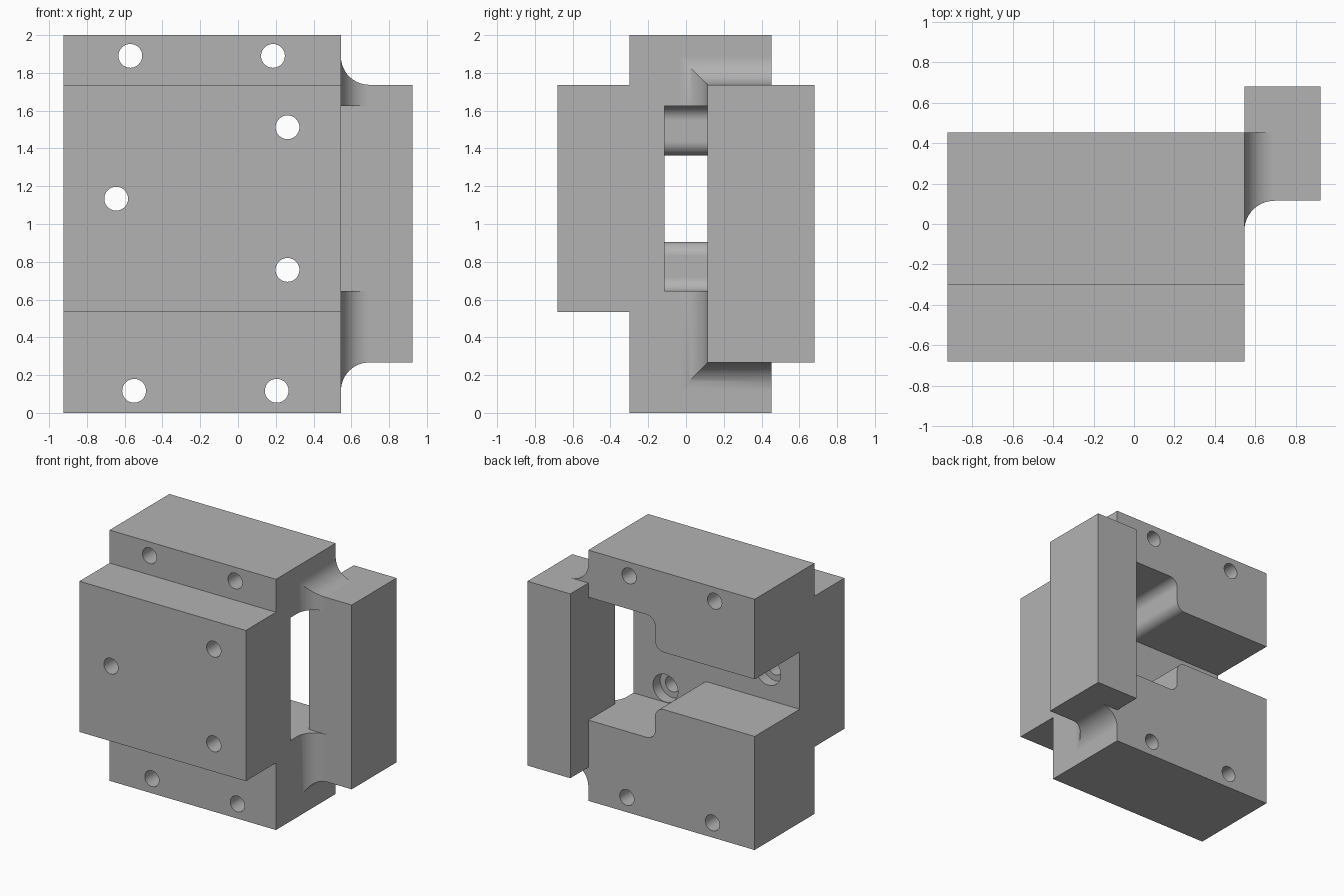
import bpy, bmesh, math
from mathutils import Vector

cube = bpy.data.objects.get("Cube")
if cube:
    bpy.data.objects.remove(cube, do_unlink=True)

grey = bpy.data.materials.new("machined grey")
grey.use_nodes = True
GREY = (0.45, 0.45, 0.45, 1)
grey.diffuse_color = GREY
grey.node_tree.nodes["Principled BSDF"].inputs["Base Color"].default_value = GREY

X0, X1 = -0.923, 0.545          # body sides
BACK, FRONT = 0.453, -0.30      # body depth
LIP_Y, LIP_Z0, LIP_Z1 = 0.115, 0.267, 1.737   # side flange front, bottom, top
FLOOR = -0.115                  # rear pocket floor
MID = 1.134                     # pocket centre height


def finish(bm, name):
    bmesh.ops.recalc_face_normals(bm, faces=bm.faces)
    mesh = bpy.data.meshes.new(name)
    bm.to_mesh(mesh)
    bm.free()
    mesh.materials.append(grey)
    obj = bpy.data.objects.new(name, mesh)
    bpy.context.collection.objects.link(obj)
    return obj


def box(name, x, y, z):
    bm = bmesh.new()
    bmesh.ops.create_cube(bm, size=1)
    for v in bm.verts:
        v.co = [r[0] if c < 0 else r[1] for c, r in zip(v.co, (x, y, z))]
    return finish(bm, name)


def prism(name, outline, y0, y1):
    """Extrude an x-z outline along y."""
    bm = bmesh.new()
    face = bm.faces.new([bm.verts.new((x, y0, z)) for x, z in outline])
    new = bmesh.ops.extrude_face_region(bm, geom=[face])["geom"]
    bmesh.ops.translate(bm, vec=(0, y1 - y0, 0),
                        verts=[g for g in new if isinstance(g, bmesh.types.BMVert)])
    return finish(bm, name)


def disc(x, z, r, n=40):
    return [(x + r * math.cos(math.tau * i / n), z + r * math.sin(math.tau * i / n))
            for i in range(n)]


def combine(target, tool, operation):
    mod = target.modifiers.new(tool.name, 'BOOLEAN')
    mod.operation, mod.solver, mod.object = operation, 'EXACT', tool
    bpy.context.view_layer.objects.active = target
    bpy.ops.object.modifier_apply(modifier=mod.name)
    bpy.data.objects.remove(tool, do_unlink=True)


# Body and raised front plate
body = box("bracket_body", (X0, X1), (FRONT, BACK), (0, 2))
combine(body, box("front_plate", (X0, X1), (-0.68, FRONT), (0.535, 1.737)), 'UNION')

# Mitred cove between body and flange, lofted from shrinking rectangles
R, STEPS = 0.15, 14
bm = bmesh.new()
rings = []
for i in range(-1, STEPS + 1):
    a = max(i, 0) / STEPS * math.pi / 2
    x = X1 + R * (1 - math.cos(a)) if i >= 0 else X1 - 0.05
    d = R * (1 - math.sin(a))
    y, z0, z1 = LIP_Y - d, LIP_Z0 - d, LIP_Z1 + d
    rings.append([bm.verts.new((x, *p)) for p in
                  ((y, z0), (BACK, z0), (BACK, z1), (y, z1))])
for a, b in zip(rings, rings[1:]):
    for k in range(4):
        bm.faces.new((a[k], a[k - 1], b[k - 1], b[k]))
bm.faces.new(rings[0])
bm.faces.new(rings[-1])
combine(body, finish(bm, "flange_cove"), 'UNION')

# Stepped rear pocket with rounded step corners
STEP_X, WIDE, NARROW, r = -0.045, 0.49, 0.228, 0.075
arc = [math.pi / 2 * i / 10 for i in range(11)]
half = [(0.8, WIDE)]
half += [(STEP_X + r - r * math.sin(a), WIDE - r + r * math.cos(a)) for a in arc]
half += [(STEP_X - r + r * math.cos(a), NARROW + r - r * math.sin(a)) for a in arc]
half += [(-1.1, NARROW)]
outline = [(x, MID + h) for x, h in half] + [(x, MID - h) for x, h in reversed(half)]
combine(body, prism("pocket", outline, FLOOR, 0.8), 'DIFFERENCE')

# Side flange
combine(body, box("side_flange", (X1, 0.923), (LIP_Y, 0.68), (LIP_Z0, LIP_Z1)), 'UNION')

# Through holes in the body, counterbored holes in the plate
for x, z in ((-0.57, 1.89), (0.185, 1.89), (-0.55, 0.117), (0.205, 0.117)):
    combine(body, prism("bolt_hole", disc(x, z, 0.063), -0.5, 0.6), 'DIFFERENCE')
for x, z in ((0.262, 1.512), (0.262, 0.757), (-0.645, MID)):
    combine(body, prism("plate_hole", disc(x, z, 0.063), -0.8, 0), 'DIFFERENCE')
    combine(body, prism("counterbore", disc(x, z, 0.11), FLOOR - 0.09, 0), 'DIFFERENCE')

# Smooth curved walls, crisp edges
bpy.ops.object.select_all(action='DESELECT')
body.select_set(True)
bpy.context.view_layer.objects.active = body
bpy.ops.object.shade_smooth_by_angle(angle=math.radians(30))
body.modifiers.new("flat_face_normals", 'WEIGHTED_NORMAL').keep_sharp = True
